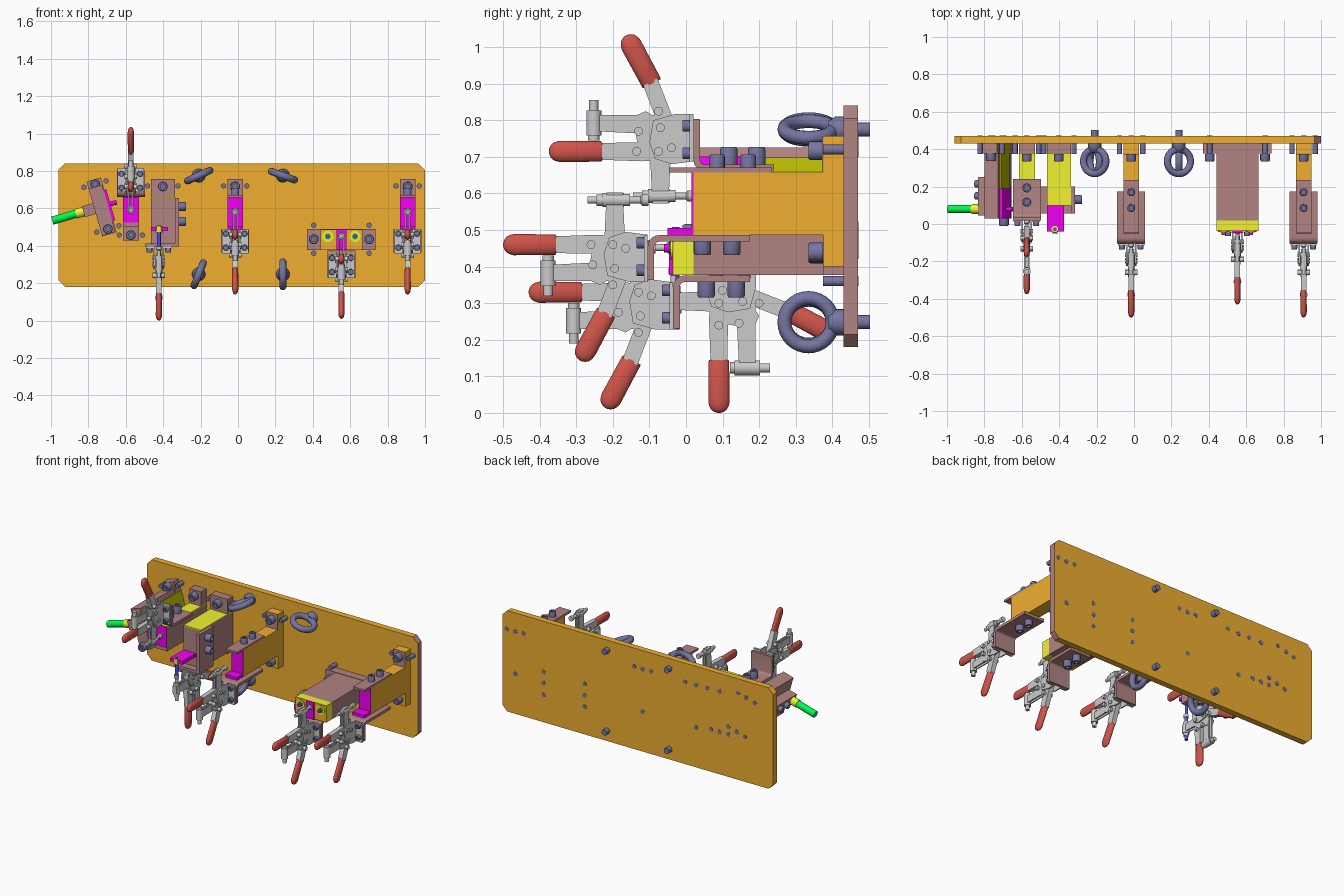
import bpy, bmesh
from math import sin, cos, pi, radians
from mathutils import Vector, Matrix

if "Cube" in bpy.data.objects:
    bpy.data.objects.remove(bpy.data.objects["Cube"])

RGB = dict(orange=(.87, .43, .03), brown=(.44, .23, .22), navy=(.18, .18, .36), red=(.63, .09, .07),
           magenta=(.9, 0, .9), yellow=(.88, .9, .03), green=(0, .95, .08), blue=(.08, .08, .8), olive=(.48, .48, 0))
MATS = {}
for k, c in RGB.items():
    MATS[k] = bpy.data.materials.new(k)
    MATS[k].diffuse_color = (*c, 1)


def make(name, bm, colour=None, M=None):
    bmesh.ops.recalc_face_normals(bm, faces=bm.faces)
    me = bpy.data.meshes.new(name)
    bm.to_mesh(me)
    if colour:
        me.materials.append(MATS[colour])
    return link(name, me, M)


def link(name, me, M=None):
    ob = bpy.data.objects.new(name, me)
    bpy.context.collection.objects.link(ob)
    if M:
        ob.matrix_world = M
    return ob


def box(bm, x0, x1, y0, y1, z0, z1):
    M = Matrix.Translation(((x0+x1)/2, (y0+y1)/2, (z0+z1)/2)) @ Matrix.Diagonal((x1-x0, y1-y0, z1-z0, 1))
    bmesh.ops.create_cube(bm, size=1, matrix=M)


def block(name, colour, *lims, M=None):
    bm = bmesh.new()
    box(bm, *lims)
    return make(name, bm, colour, M)


def prism(bm, pts, x0, x1):
    """Extrude a closed (y, z) outline along x."""
    a, b = ([bm.verts.new((x, *p)) for p in pts] for x in (x0, x1))
    bm.faces.new(a)
    bm.faces.new(b[::-1])
    for i in range(len(pts)):
        bm.faces.new((a[i-1], a[i], b[i], b[i-1]))


def rod(bm, p, q, prof, flat=1, n=20):
    """Revolve (fraction, radius) pairs about the line p-q; a number makes a cylinder."""
    if not isinstance(prof, list):
        prof = [(0, prof), (1, prof)]
    p, d = Vector(p), Vector(q) - Vector(p)
    a = d.normalized()
    e = Vector((1, 0, 0)) if abs(a.x) < .7 else Vector((0, 1, 0))
    e = (e - a * e.dot(a)).normalized()
    f = a.cross(e)
    rings = [[bm.verts.new(p + d*t + e*(r*flat*cos(2*pi*i/n)) + f*(r*sin(2*pi*i/n))) for i in range(n)]
             for t, r in prof]
    for A, B in zip(rings, rings[1:]):
        for i in range(n):
            bm.faces.new((A[i-1], A[i], B[i], B[i-1]))
    bm.faces.new(rings[0])
    bm.faces.new(rings[-1])


def bolt(bm, p, d, r=.024, h=.036):
    p, d = Vector(p), Vector(d)
    rod(bm, p, p + d*h, [(0, r), (.85, r), (1, r*.88), (1, r*.5), (.6, r*.5)])


def bracket(name, x, half, yf, yb, z, h, s, t=.018, r=.032):
    """Bent sheet bracket: flat leg on z, other leg turned up (s=1) or down (s=-1) at yf."""
    arc = [(cos(a), sin(a)) for a in [pi/2 + i*pi/10 for i in range(6)]]
    pts = [(yb, z)] + [(yf+r+r*c, z+s*(r-r*k)) for c, k in arc] + [(yf, z+s*h), (yf+t, z+s*h)]
    pts += [(yf+r+(r-t)*c, z+s*(r-(r-t)*k)) for c, k in arc[::-1]] + [(yb, z+s*t)]
    bm = bmesh.new()
    prism(bm, pts, x-half, x+half)
    make(name, bm, 'brown')


# ---- back plate with chamfered corners
bm = bmesh.new()
c, x0, x1, z0, z1 = .035, -.96, 1.0, .18, .84
out = [(x0+c, z0), (x1-c, z0), (x1, z0+c), (x1, z1-c), (x1-c, z1), (x0+c, z1), (x0, z1-c), (x0, z0+c)]
f = bm.faces.new([bm.verts.new((x, .43, z)) for x, z in out])
ext = bmesh.ops.extrude_face_region(bm, geom=[f])['geom']
bmesh.ops.translate(bm, vec=(0, .04, 0), verts=[v for v in ext if isinstance(v, bmesh.types.BMVert)])
plate = make('back_plate', bm, 'orange')
plate.data.materials.append(MATS['brown'])
for p in plate.data.polygons:
    p.material_index = int(p.normal.x > .5)

# ---- lifting eye bolts: position and ring tilt
for i, (x, z, a) in enumerate([(-.21, .775, 25), (.24, .775, -20), (-.21, .248, 68), (.24, .248, 90)]):
    bm = bmesh.new()
    T = Matrix.Translation((x, .335, z)) @ Matrix.Rotation(-radians(a), 4, 'Y')
    n, m = 32, 12
    g = [[bm.verts.new(T @ Vector(((.066+.019*cos(v))*cos(u), (.066+.019*cos(v))*sin(u), .019*sin(v))))
          for v in [2*pi*j/m for j in range(m)]] for u in [2*pi*k/n for k in range(n)]]
    for k in range(n):
        for j in range(m):
            bm.faces.new((g[k-1][j-1], g[k][j-1], g[k][j], g[k-1][j]))
    rod(bm, (x, .39, z), (x, .43, z), [(0, .024), (.5, .036), (1, .036)])
    rod(bm, (x, .42, z), (x, .503, z), .019)
    make(f'eye_bolt_{i}', bm, 'navy')

# ---- toggle clamp in local (x, outward, along), shown both open and closed
frame = bmesh.new()
for s in (-1, 1):
    box(frame, min(s*.022, s*.07), max(s*.022, s*.07), 0, .01, -.052, .077)
    prism(frame, [(0, -.052), (.06, -.06), (.105, -.045), (.12, .0), (.11, .06), (.05, .077), (0, .077)],
          s*.02, s*.028)
    prism(frame, [(.09, .06), (.13, .085), (.165, .07), (.15, -.02), (.12, -.03)], s*.012, s*.018)
    # bar arms, closed and open
    prism(frame, [(.06, .0), (.068, -.168), (.112, -.168), (.12, .0)], s*.007, s*.014)
    prism(frame, [(.07, .075), (.265, .075), (.265, .03), (.07, .02)], s*.007, s*.014)
# handle levers, closed and open
prism(frame, [(.04, -.045), (.14, -.052), (.25, -.048), (.25, -.002), (.14, .0), (.04, .0)], -.015, .015)
prism(frame, [(.03, .0), (.07, -.02), (.137, .155), (.098, .175)], -.015, .015)
for u, v in [(.095, -.025), (.155, -.025), (.095, .085), (.15, .03), (.06, -.015), (.09, .04)]:
    rod(frame, (-.034, u, v), (.034, u, v), .012, n=14)
# threaded spindles with nuts and tips
rod(frame, (0, -.002, -.147), (0, .165, -.147),
    [(0, .016), (.1, .016), (.13, .01), (.3, .01), (.3, .017), (.4, .017), (.4, .02), (.75, .02),
     (.75, .016), (.85, .016), (.85, .01), (1, .01)], n=14)
rod(frame, (0, .272, .005), (0, .272, .115),
    [(0, .016), (.12, .016), (.12, .021), (.75, .021), (.75, .013), (1, .013)], n=14)

grip = bmesh.new()
cap = [(0, .026), (.02, .028), (.8, .029), (.88, .026), (.94, .021), (.98, .013), (1, .004)]
rod(grip, (0, .25, -.025), (0, .395, -.025), cap, .58)
rod(grip, (0, .113, .16), (0, .184, .292), cap, .58)

screws = bmesh.new()
for x in (-.05, .05):
    for v in (-.03, .045):
        bolt(screws, (x, .01, v), (0, 1, 0), .016, .02)


def frame_matrix(X, U, V, o):
    return Matrix((X, U, V)).transposed().to_4x4() if o is None else \
        Matrix.Translation(o) @ Matrix((X, U, V)).transposed().to_4x4()


DOWN = ((1, 0, 0), (0, -1, 0), (0, 0, -1))
UP = ((-1, 0, 0), (0, -1, 0), (0, 0, 1))
UNDER = ((1, 0, 0), (0, 0, -1), (0, 1, 0))
spots = [(UP, (-.573, .02, .74)), (DOWN, (-.015, -.105, .435)), (DOWN, (.907, -.105, .435)),
         (DOWN, (.553, -.035, .305)), (UNDER, (-.423, .115, .395))]
shared = {}
for i, (ax, o) in enumerate(spots):
    M = frame_matrix(*ax, o)
    for nm, b, col in (('clamp_frame', frame, None), ('clamp_grip', grip, 'red'), ('clamp_screws', screws, 'navy')):
        if nm in shared:
            link(f'{nm}_{i}', shared[nm], M)
        else:
            shared[nm] = make(f'{nm}_{i}', b, col, M).data

fix = bmesh.new()   # all fastening bolts and dowels


def dowel(x, z):
    rod(fix, (x, .375, z), (x, .472, z), .014, n=14)


def foot_bolt(x, z):
    bolt(fix, (x, .375, z), (0, -1, 0), .026, .04)
    rod(fix, (x, .43, z), (x, .472, z), .015, n=14)


# ---- two matching orange arms with top locator and lower clamp bracket
for i, x in enumerate((-.015, .907)):
    block(f'arm_{i}', 'orange', x-.042, x+.042, .02, .376, .487, .657)
    block(f'arm_foot_{i}', 'orange', x-.042, x+.042, .376, .43, .40, .757)
    block(f'foot_face_{i}', 'brown', x-.042, x+.042, .372, .376, .657, .757)
    block(f'arm_pad_{i}', 'magenta', x-.042, x+.042, .015, .02, .505, .657)
    block(f'pad_ledge_{i}', 'magenta', x-.042, x+.042, -.05, .02, .487, .505)
    block(f'top_locator_{i}', 'brown', x-.042, x+.042, -.047, .235, .657, .671)
    bracket(f'clamp_bracket_{i}', x, .075, -.105, .175, .486, .122, -1)
    for y in (.085, .17):
        bolt(fix, (x, y, .671), (0, 0, 1), .021, .036)
    for y in (.045, .125):
        bolt(fix, (x, y, .468), (0, 0, -1))
    foot_bolt(x, .717)
    foot_bolt(x, .44)
    for s in (-.062, .062):
        dowel(x+s, .72)

# ---- arm with upward clamp
x = -.573
block('upper_arm', 'brown', x-.043, x+.043, .025, .376, .50, .655)
block('upper_arm_top', 'yellow', x-.043, x+.043, .025, .43, .655, .661)
block('upper_arm_foot', 'brown', x-.043, x+.043, .376, .43, .427, .755)
block('upper_arm_pad', 'magenta', x-.043, x+.043, .018, .025, .525, .66)
bracket('upper_clamp_bracket', x, .075, .02, .24, .661, .142, 1)
for y in (.117, .193):
    bolt(fix, (x, y, .679), (0, 0, 1), .024, .048)
foot_bolt(x, .457)
foot_bolt(x, .72)
for s in (-.062, .062):
    dowel(x+s, .457)

# ---- wide beam with twin locating pins
x = .553
block('wide_beam', 'brown', x-.112, x+.112, .02, .376, .377, .487)
block('wide_foot', 'brown', x-.183, x+.183, .376, .43, .377, .49)
block('beam_head', 'yellow', x-.112, x+.112, -.033, .02, .377, .487)
block('beam_head_face', 'orange', x-.112, x+.112, -.037, -.033, .377, .487)
block('beam_head_stop', 'magenta', x-.027, x+.027, -.047, -.036, .377, .489)
bracket('beam_clamp_bracket', x, .075, -.035, .175, .376, .145, -1)
for k, s in enumerate((-1, 1)):
    for nm, col, y, r in (('pin_bush', 'yellow', -.042, .03), ('pin_ring', 'green', -.045, .017),
                          ('locating_pin', 'magenta', -.06, .011)):
        b = bmesh.new()
        rod(b, (x+s*.073, y, .45), (x+s*.073, -.03, .45), r)
        make(f'{nm}_{k}', b, col)
    foot_bolt(x+s*.148, .435)
    for z in (.36, .51):
        dowel(x+s*.148, z)
for y in (.055, .137):
    bolt(fix, (x, y, .358), (0, 0, -1), .024, .042)

# ---- arm with underslung clamp and drop pin
block('drop_arm', 'brown', -.465, -.338, .10, .376, .41, .655)
block('drop_arm_top', 'yellow', -.465, -.338, .10, .43, .655, .661)
block('drop_arm_foot', 'brown', -.465, -.338, .376, .43, .40, .757)
block('drop_tongue', 'magenta', -.465, -.375, -.04, .12, .478, .50)
block('under_clamp_plate', 'brown', -.498, -.318, .055, .20, .395, .413)
block('under_clamp_side', 'brown', -.338, -.316, .055, .20, .395, .655)
bm = bmesh.new()
rod(bm, (-.423, -.028, .228), (-.423, -.028, .508), .010)
make('drop_pin', bm, 'blue')
bm = bmesh.new()
rod(bm, (-.423, -.028, .47), (-.423, -.028, .505), .018)
make('drop_pin_bush', bm, 'yellow')
for z in (.53, .61):
    bolt(fix, (-.316, .13, z), (1, 0, 0), .024, .038)
foot_bolt(-.402, .717)
foot_bolt(-.402, .44)
for x in (-.483, -.321):
    dowel(x, .72)
make('fasteners', fix, 'navy')

# ---- tilted arm with pull pin
M = Matrix.Translation((-.73, 0, .61)) @ Matrix.Rotation(-radians(16), 4, 'Y')
block('tilted_foot', 'brown', -.04, .04, .376, .43, -.155, .15, M=M)
block('tilted_arm', 'brown', -.04, .035, .03, .376, -.15, .11, M=M)
block('tilted_arm_side', 'olive', .035, .042, .19, .43, -.09, .08, M=M)
block('tilted_pad', 'magenta', .035, .05, .03, .19, -.09, .08, M=M)
block('pin_holder', 'brown', -.10, -.04, .045, .25, -.03, .03, M=M)
for nm, col, a, b, r in (('pull_knob', 'green', -.274, -.14, .022), ('pull_collar', 'yellow', -.142, -.10, .026),
                         ('pull_pin_tip', 'magenta', .03, .085, .012)):
    bm = bmesh.new()
    rod(bm, (a, .08, 0), (b, .08, 0), r)
    make(nm, bm, col, M)
bm = bmesh.new()
for z in (-.125, .125):
    bolt(bm, (0, .376 if z > 0.12 else .03, z), (0, -1, 0), .026, .04)
    rod(bm, (0, .43, z), (0, .472, z), .015)
    for s in (-.062, .062):
        rod(bm, (s, .375, z), (s, .472, z), .014)
for y in (.15, .215):
    bolt(bm, (-.1, y, 0), (-1, 0, 0), .02, .025)
make('tilted_fasteners', bm, 'navy', M)

bpy.ops.object.select_all(action='SELECT')
bpy.context.view_layer.objects.active = plate
bpy.ops.object.shade_smooth_by_angle(angle=radians(32))

for m in bpy.data.materials:
    if m.users and not m.is_grease_pencil:
        m.use_nodes = True
        m.node_tree.nodes["Principled BSDF"].inputs["Base Color"].default_value = m.diffuse_color
